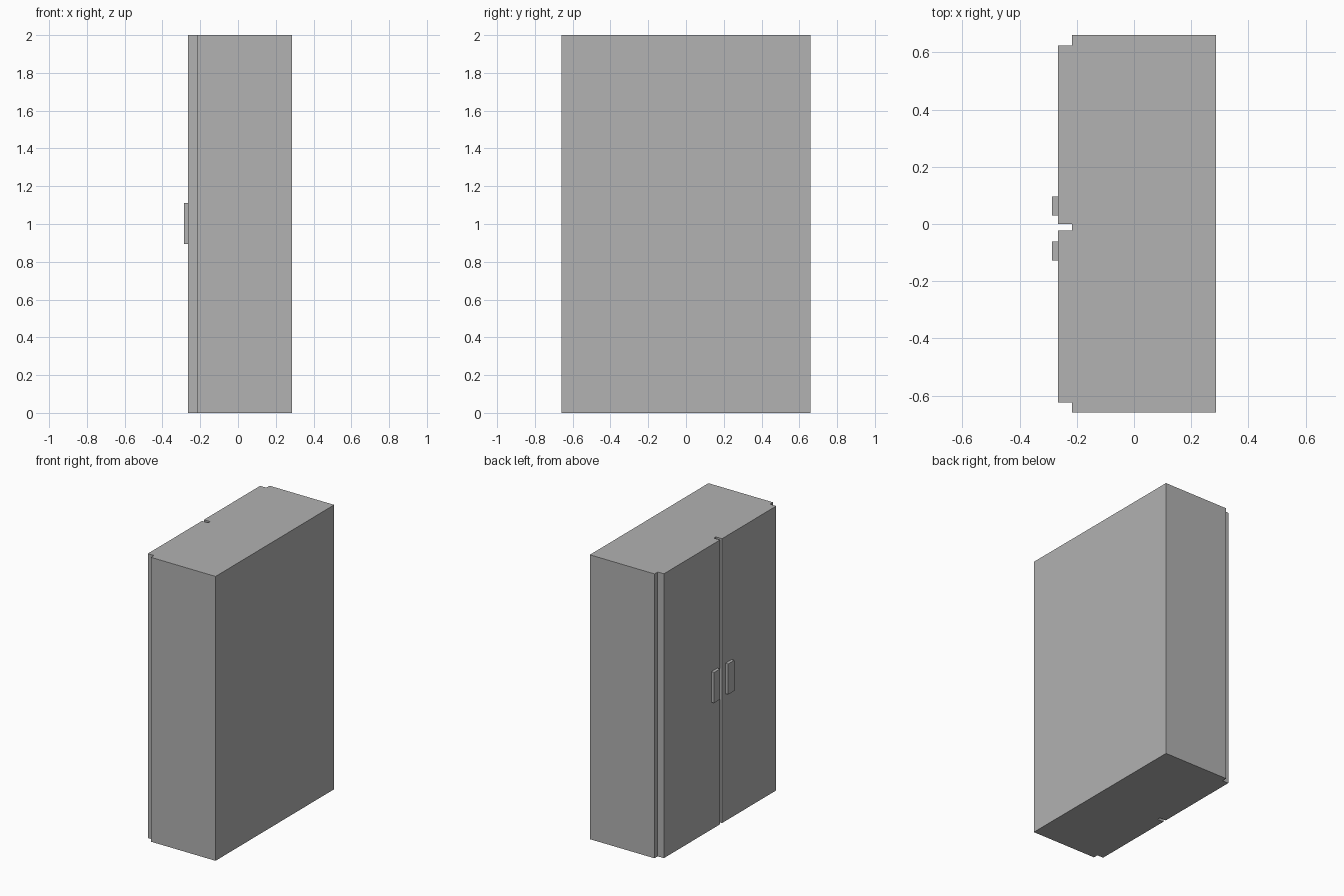
import bpy
import bmesh
from mathutils import Matrix, Vector

cube = bpy.data.objects.get("Cube")
if cube:
    bpy.data.objects.remove(cube, do_unlink=True)

grey = bpy.data.materials.new("plain grey")
grey.use_nodes = True
colour = (0.445, 0.445, 0.445, 1)
grey.diffuse_color = colour
grey.node_tree.nodes["Principled BSDF"].inputs["Base Color"].default_value = colour


def box(name, low, high):
    """Flat-shaded box between two opposite corners."""
    low, high = Vector(low), Vector(high)
    bm = bmesh.new()
    size = Matrix.Diagonal((high - low).to_4d())
    size[3][3] = 1
    bmesh.ops.create_cube(bm, size=1, matrix=Matrix.Translation((low + high) / 2) @ size)
    mesh = bpy.data.meshes.new(name)
    bm.to_mesh(mesh)
    bm.free()
    mesh.materials.append(grey)
    obj = bpy.data.objects.new(name, mesh)
    bpy.context.scene.collection.objects.link(obj)
    return obj


HEIGHT = 2.0
BODY_X, DOOR_X, HANDLE_X = -0.217, -0.265, -0.286

# Cabinet body
box("cabinet_body", (BODY_X, -0.658, 0), (0.286, 0.66, HEIGHT))

# Two doors with a gap between them, each with a plate handle near the gap
for side, door, handle in (
    ("back", (0.0, 0.624), (0.029, 0.096)),
    ("front", (-0.624, -0.022), (-0.128, -0.061)),
):
    box(side + "_door", (DOOR_X, door[0], 0), (BODY_X, door[1], HEIGHT))
    box(side + "_handle", (HANDLE_X, handle[0], 0.895), (DOOR_X, handle[1], 1.11))
